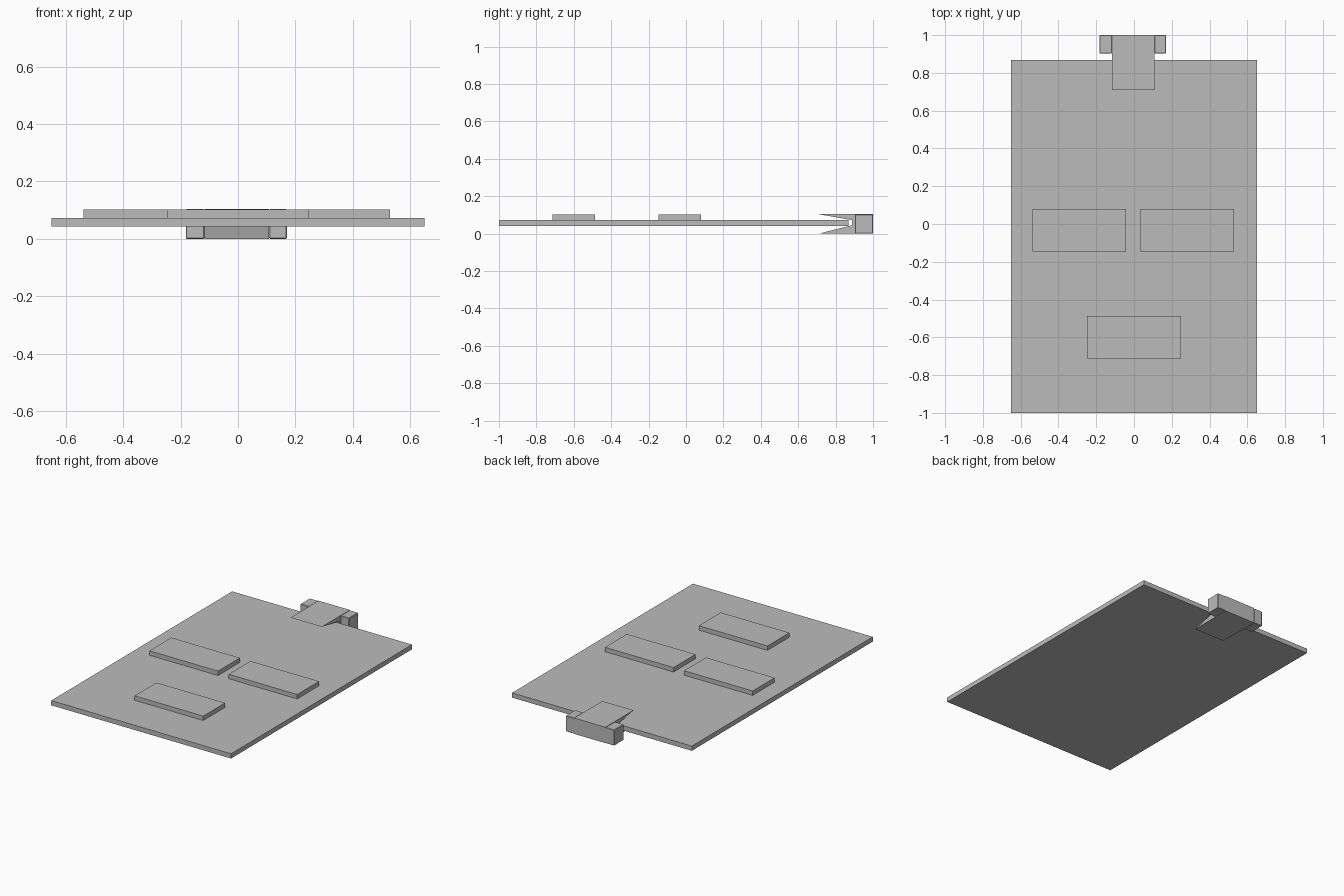
import bpy, bmesh

cube = bpy.data.objects.get("Cube")
if cube:
    bpy.data.objects.remove(cube, do_unlink=True)

grey = bpy.data.materials.new("plain grey")
grey.use_nodes = True
GREY = (0.5, 0.5, 0.5, 1)
grey.diffuse_color = GREY
grey.node_tree.nodes["Principled BSDF"].inputs["Base Color"].default_value = GREY


def add_object(name, bm):
    bmesh.ops.recalc_face_normals(bm, faces=bm.faces)
    mesh = bpy.data.meshes.new(name)
    bm.to_mesh(mesh)
    bm.free()
    mesh.materials.append(grey)
    obj = bpy.data.objects.new(name, mesh)
    bpy.context.collection.objects.link(obj)
    return obj


def extrude_profile(name, points, x0, x1):
    """Extrude a closed (y, z) profile along x."""
    bm = bmesh.new()
    face = bm.faces.new([bm.verts.new((x0, y, z)) for y, z in points])
    out = bmesh.ops.extrude_face_region(bm, geom=[face])
    moved = [v for v in out["geom"] if isinstance(v, bmesh.types.BMVert)]
    bmesh.ops.translate(bm, verts=moved, vec=(x1 - x0, 0, 0))
    return add_object(name, bm)


def box(name, x0, x1, y0, y1, z0, z1):
    return extrude_profile(name, [(y0, z0), (y1, z0), (y1, z1), (y0, z1)], x0, x1)


# Thin flat board
BOARD_BOTTOM, BOARD_TOP = 0.042, 0.073
box("board", -0.65, 0.65, -1, 0.868, BOARD_BOTTOM, BOARD_TOP)

# Raised rectangular pads on the board
for name, x, y in (("right_pad", -0.29, -0.033),
                   ("left_pad", 0.282, -0.033),
                   ("front_pad", 0, -0.6)):
    box(name, x - 0.248, x + 0.248, y - 0.113, y + 0.113, BOARD_TOP, 0.102)

# Clip with two tapering jaws gripping the back edge
CLIP_TOP = 0.104
jaws = [(0.71, CLIP_TOP), (1, CLIP_TOP), (1, 0), (0.71, 0),
        (0.888, 0.045), (0.888, 0.072)]
extrude_profile("clip_jaws", jaws, -0.117, 0.108)

# Lugs on both sides of the clip
for name, x0, x1 in (("right_lug", -0.182, -0.117), ("left_lug", 0.108, 0.17)):
    lug = box(name, x0, x1, 0.903, 1, 0, CLIP_TOP - 0.001)
    bevel = lug.modifiers.new("soft edge", "BEVEL")
    bevel.width = 0.003
    bevel.segments = 1
